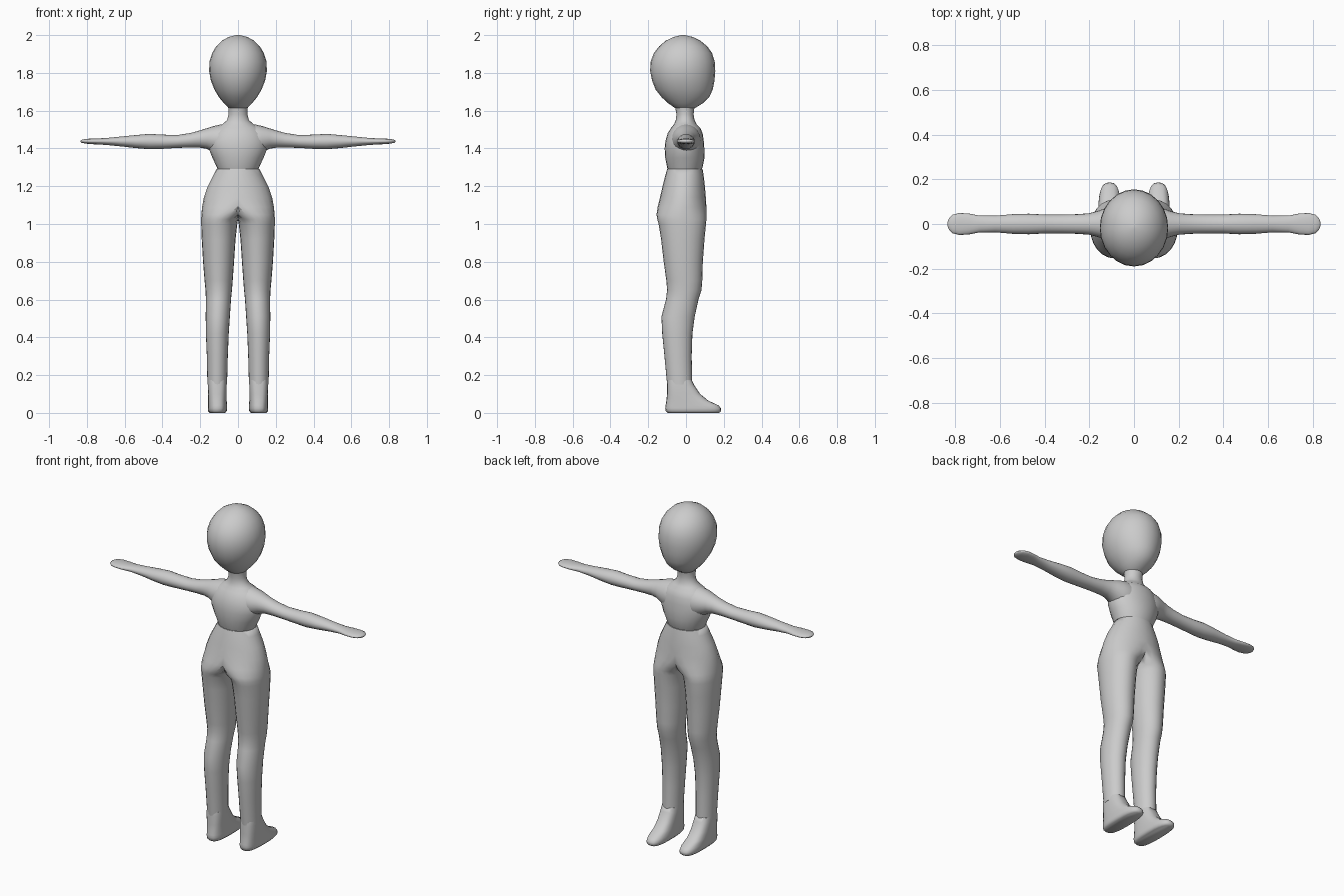
import bpy, bmesh, math

grey = bpy.data.materials.new("plain grey")
grey.diffuse_color = (0.6, 0.6, 0.6, 1)


def loft(name, sections, axis='z', n=24, power=2.0, mirror=False, half=False):
    """Skin rings given as (position, a0, a1, b0, b1).
    axis z: a = x, b = y.  axis x: a = y, b = z."""
    bm = bmesh.new()
    rings = []
    for t, a0, a1, b0, b1 in sections:
        ring = []
        for i in range(n):
            ang = 2 * math.pi * i / n
            c, s = math.cos(ang), math.sin(ang)
            c = math.copysign(abs(c) ** (2 / power), c)
            s = math.copysign(abs(s) ** (2 / power), s)
            a = (a0 + a1) / 2 + c * (a1 - a0) / 2
            b = (b0 + b1) / 2 + s * (b1 - b0) / 2
            if half:
                a = max(a, 0)
            ring.append(bm.verts.new((a, b, t) if axis == 'z' else (t, a, b)))
        rings.append(ring)
    for r, q in zip(rings, rings[1:]):
        for i in range(n):
            j = (i + 1) % n
            bm.faces.new((r[i], r[j], q[j], q[i]))
    bm.faces.new(rings[0])
    bm.faces.new(rings[-1])
    bmesh.ops.recalc_face_normals(bm, faces=bm.faces)
    if half:  # open the seam so both halves join
        seam = [f for f in bm.faces if all(v.co.x < 1e-5 for v in f.verts)]
        bmesh.ops.delete(bm, geom=seam, context='FACES')
    me = bpy.data.meshes.new(name)
    bm.to_mesh(me)
    bm.free()
    me.materials.append(grey)
    ob = bpy.data.objects.new(name, me)
    bpy.context.collection.objects.link(ob)
    if mirror:
        m = ob.modifiers.new("mirror", 'MIRROR')
        m.use_clip = True
        m.merge_threshold = 0.0005
    bpy.ops.object.select_all(action='DESELECT')
    ob.select_set(True)
    bpy.context.view_layer.objects.active = ob
    bpy.ops.object.shade_smooth_by_angle(angle=math.radians(65))
    return ob


def sym(rows):
    return [(z, -x, x, y0, y1) for z, x, y0, y1 in rows]


# egg-shaped head
loft("head", sym([
    (1.605, 0.03, -0.04, 0.025), (1.615, 0.05, -0.06, 0.05),
    (1.64, 0.075, -0.095, 0.09), (1.67, 0.1, -0.128, 0.122),
    (1.71, 0.124, -0.16, 0.141), (1.76, 0.144, -0.18, 0.151),
    (1.81, 0.153, -0.19, 0.155), (1.86, 0.151, -0.187, 0.152),
    (1.905, 0.137, -0.17, 0.138), (1.94, 0.116, -0.143, 0.113),
    (1.97, 0.086, -0.108, 0.077), (1.99, 0.05, -0.066, 0.036),
    (2.0, 0.01, -0.025, -0.005)]))

# torso and neck
loft("torso", sym([
    (1.27, 0.1, -0.09, 0.075), (1.3, 0.112, -0.1, 0.088),
    (1.35, 0.135, -0.11, 0.098), (1.4, 0.155, -0.113, 0.097),
    (1.44, 0.155, -0.109, 0.094), (1.48, 0.14, -0.097, 0.088),
    (1.51, 0.115, -0.078, 0.075), (1.53, 0.08, -0.062, 0.055),
    (1.55, 0.058, -0.054, 0.045), (1.58, 0.05, -0.05, 0.04),
    (1.61, 0.051, -0.056, 0.044), (1.64, 0.055, -0.06, 0.05)]))

# arms with mitten hands
loft("arm", [(x, -y, y, z0, z1) for x, y, z0, z1 in [
    (0.03, 0.075, 1.35, 1.53), (0.09, 0.078, 1.36, 1.527),
    (0.13, 0.07, 1.38, 1.518), (0.165, 0.057, 1.398, 1.507),
    (0.2, 0.048, 1.404, 1.496), (0.25, 0.044, 1.405, 1.482),
    (0.32, 0.042, 1.403, 1.471), (0.4, 0.042, 1.398, 1.473),
    (0.47, 0.046, 1.396, 1.477), (0.54, 0.044, 1.402, 1.471),
    (0.62, 0.037, 1.411, 1.463), (0.69, 0.037, 1.418, 1.456),
    (0.74, 0.047, 1.421, 1.453), (0.78, 0.049, 1.423, 1.452),
    (0.81, 0.042, 1.426, 1.45), (0.827, 0.026, 1.43, 1.446),
    (0.834, 0.008, 1.435, 1.441)]], axis='x', n=20, mirror=True)

# hips and legs: rings open at the centre above the crotch
loft("trousers", [
    (1.29, -0.114, 0.114, -0.1, 0.088), (1.26, -0.129, 0.129, -0.109, 0.093),
    (1.2, -0.16, 0.16, -0.124, 0.1), (1.14, -0.181, 0.181, -0.138, 0.105),
    (1.09, -0.12, 0.19, -0.15, 0.108), (1.05, -0.05, 0.194, -0.156, 0.109),
    (1.025, -0.008, 0.195, -0.152, 0.108), (1.0, 0.004, 0.195, -0.145, 0.106),
    (0.92, 0.013, 0.192, -0.132, 0.098), (0.8, 0.021, 0.185, -0.118, 0.089),
    (0.7, 0.028, 0.177, -0.104, 0.086), (0.65, 0.032, 0.172, -0.1, 0.082),
    (0.6, 0.037, 0.17, -0.106, 0.066), (0.51, 0.043, 0.171, -0.13, 0.046),
    (0.42, 0.049, 0.17, -0.126, 0.034), (0.3, 0.054, 0.165, -0.114, 0.03),
    (0.15, 0.058, 0.162, -0.1, 0.033)], half=True, mirror=True)

# feet, toes towards +y
loft("foot", [
    (0.175, 0.062, 0.158, -0.097, 0.03), (0.15, 0.06, 0.16, -0.1, 0.042),
    (0.1, 0.06, 0.16, -0.1, 0.075), (0.065, 0.06, 0.16, -0.104, 0.118),
    (0.04, 0.058, 0.16, -0.108, 0.172), (0.025, 0.058, 0.16, -0.11, 0.185),
    (0.01, 0.059, 0.159, -0.107, 0.186), (0.0, 0.068, 0.15, -0.098, 0.175)],
    power=2.8, mirror=True)
